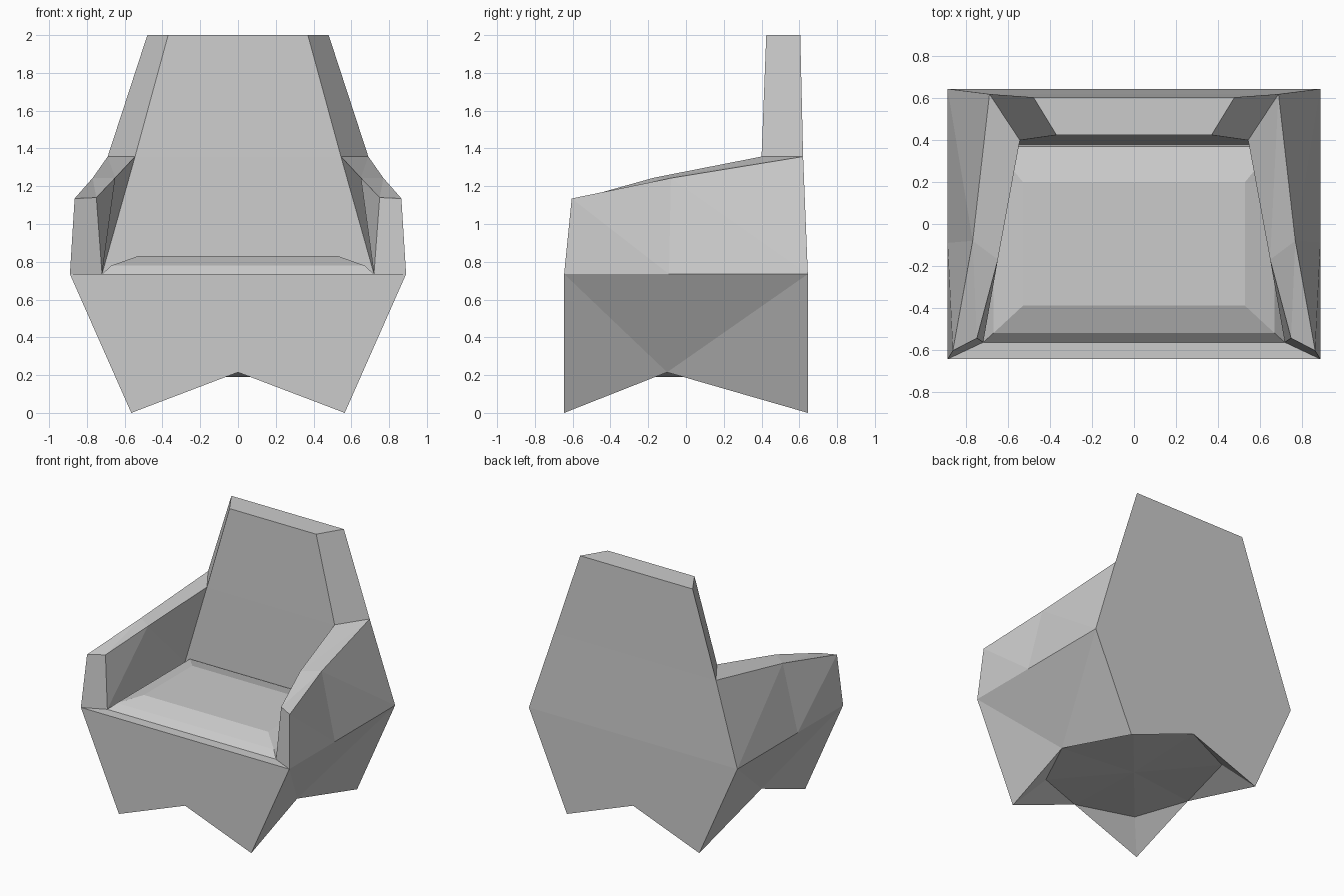
import bpy, bmesh
from mathutils import Vector

cube = bpy.data.objects.get("Cube")
if cube:
    bpy.data.objects.remove(cube, do_unlink=True)

grey = bpy.data.materials.new("light_grey")
grey.use_nodes = True
color = (0.6, 0.6, 0.6, 1)
grey.diffuse_color = color
grey.node_tree.nodes["Principled BSDF"].inputs["Base Color"].default_value = color


def make_part(name, faces, core, mirror=True):
    """Flat-sided shell from corner points; every face is turned away from core."""
    bm = bmesh.new()
    for points in faces:
        face = bm.faces.new([bm.verts.new(p) for p in points])
        face.normal_update()
        if face.normal.dot(face.calc_center_median() - Vector(core)) < 0:
            face.normal_flip()
    bmesh.ops.remove_doubles(bm, verts=bm.verts, dist=0.0005)
    mesh = bpy.data.meshes.new(name)
    bm.to_mesh(mesh)
    bm.free()
    mesh.materials.append(grey)
    obj = bpy.data.objects.new(name, mesh)
    bpy.context.collection.objects.link(obj)
    if mirror:
        obj.modifiers.new("mirror_sides", 'MIRROR').use_axis[0] = True
    return obj


# Shared corners at seat height
SEAT = 0.735
front_corner, back_corner = (0.89, -0.645, SEAT), (0.89, 0.645, SEAT)
side_mid = (0.89, -0.09, SEAT)
inner_front, inner_back = (0.72, -0.565, SEAT), (0.72, 0.38, SEAT)

# Base with four pointed feet and a raised underside
side_notch = (0.575, -0.1, 0.215)
under_mid = (0, 0, 0.19)
faces = [
    [(0, -0.645, SEAT), front_corner, inner_front, (0, -0.565, SEAT)],
    [front_corner, side_mid, side_notch],
    [back_corner, side_mid, side_notch],
]
for s, corner in ((-1, front_corner), (1, back_corner)):
    notch = (0, s * 0.645, 0.215)
    foot = (0.565, s * 0.645, 0)
    foot_inner = (0.405, s * 0.475, 0.19)
    faces += [
        [(0, s * 0.645, SEAT), corner, foot, notch],
        [corner, foot, side_notch],
        [foot, notch, foot_inner],
        [foot, side_notch, foot_inner],
        [under_mid, notch, foot_inner],
        [under_mid, side_notch, foot_inner],
    ]
make_part("base", faces, (0, 0, 0.6))

# Arms
outer = [(0.865, -0.605, 1.135), (0.77, -0.08, 1.243), (0.69, 0.62, 1.357)]
inner = [(0.75, -0.545, 1.14), (0.65, -0.17, 1.245), (0.545, 0.4, 1.357)]
faces = [
    [front_corner, outer[0], inner[0], inner_front],
    [front_corner, side_mid, outer[0]],
    [side_mid, outer[0], outer[1]],
    [side_mid, outer[1], back_corner],
    [outer[1], outer[2], back_corner],
    [inner[0], inner_front, inner[1]],
    [inner[1], inner_front, inner_back],
    [inner[1], inner_back, inner[2]],
]
for i in range(2):
    faces += [[outer[i], outer[i + 1], inner[i]],
              [outer[i + 1], inner[i + 1], inner[i]]]
make_part("arms", faces, (0.75, 0, 1.0))

# Backrest, lofted from seat to top edge
front_edge = [inner_back, inner[2], (0.37, 0.425, 2)]
back_edge = [back_corner, outer[2], (0.48, 0.605, 2)]


def middle(p):
    return (0, p[1], p[2])


faces = []
for edge in (front_edge, back_edge):
    for a, b in zip(edge, edge[1:]):
        faces.append([middle(a), a, b, middle(b)])
faces.append([front_edge[1], back_edge[1], back_edge[2], front_edge[2]])
faces.append([middle(front_edge[2]), front_edge[2], back_edge[2], middle(back_edge[2])])
make_part("backrest", faces, (0, 0.5, 1.2))


# Seat cushion with bevelled rim
def ring(half, front, back, z):
    return [(-half, front, z), (half, front, z), (half, back, z), (-half, back, z)]


rings = [ring(0.72, -0.565, 0.38, SEAT), ring(0.67, -0.52, 0.37, 0.78),
         ring(0.53, -0.39, 0.2, 0.83)]
faces = [rings[-1]]
for low, high in zip(rings, rings[1:]):
    for i in range(4):
        j = (i + 1) % 4
        faces.append([low[i], low[j], high[j], high[i]])
make_part("seat_cushion", faces, (0, -0.1, 0.6), mirror=False)
